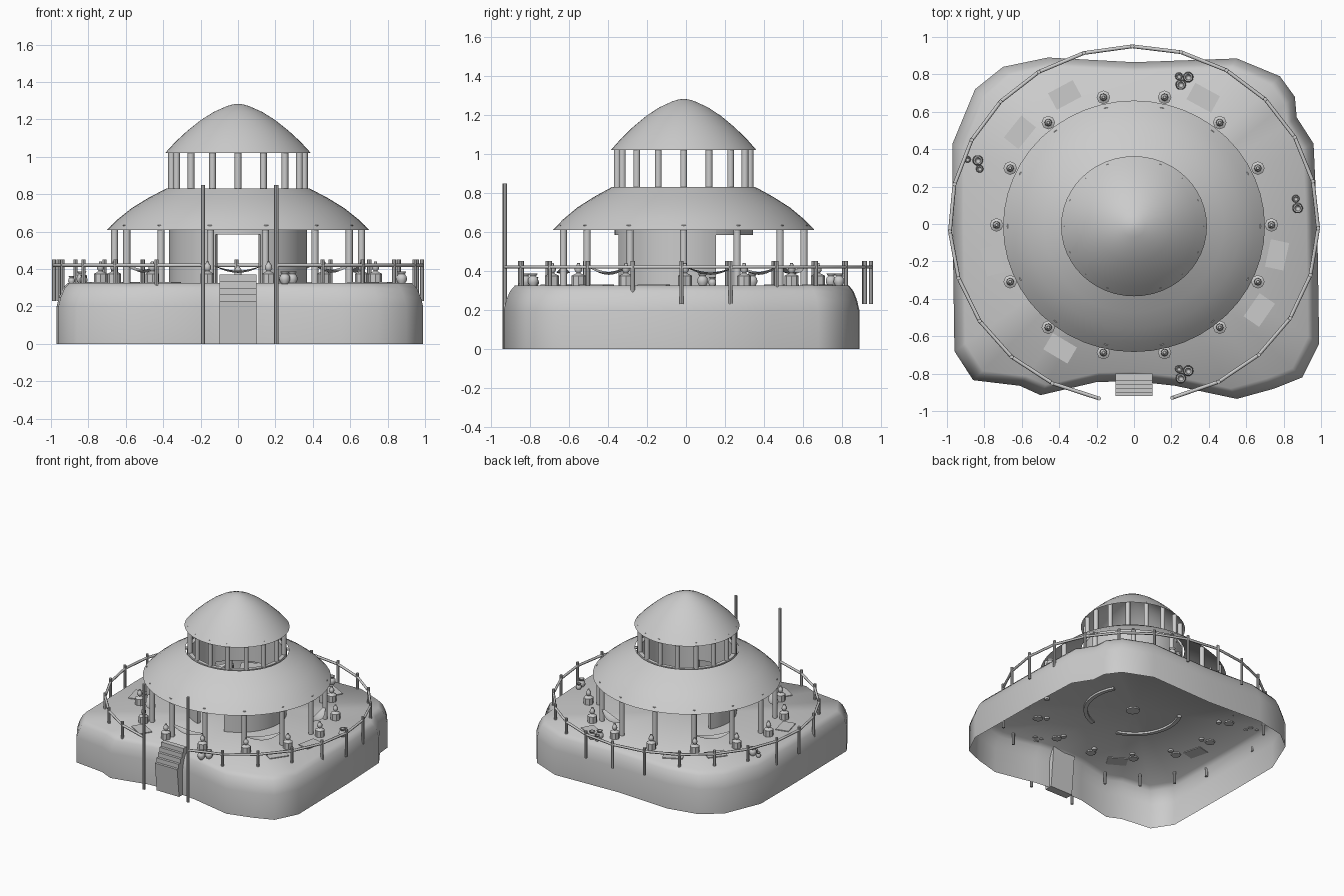
import bpy, bmesh, math
from math import sin, cos, radians, pi

if "Cube" in bpy.data.objects:
    bpy.data.objects.remove(bpy.data.objects["Cube"])

GROUND = 0.325
YC, SY = -0.012, 0.96          # building is slightly squashed along y


def finish(name, bm, angle=40):
    bmesh.ops.recalc_face_normals(bm, faces=bm.faces)
    me = bpy.data.meshes.new(name)
    bm.to_mesh(me)
    bm.free()
    ob = bpy.data.objects.new(name, me)
    bpy.context.collection.objects.link(ob)
    bpy.ops.object.select_all(action='DESELECT')
    ob.select_set(True)
    bpy.context.view_layer.objects.active = ob
    bpy.ops.object.shade_smooth_by_angle(angle=radians(angle))
    return ob


def lathe(bm, profile, x=0, y=0, z=0, n=12, sy=1.0):
    rings = []
    for r, h in profile:
        if r == 0:
            rings.append([bm.verts.new((x, y, z + h))])
        else:
            rings.append([bm.verts.new((x + r * cos(2 * pi * i / n), y + sy * r * sin(2 * pi * i / n), z + h))
                          for i in range(n)])
    for a, b in zip(rings, rings[1:]):
        for i in range(n):
            j = (i + 1) % n
            if len(a) == 1:
                bm.faces.new((a[0], b[i], b[j]))
            elif len(b) == 1:
                bm.faces.new((a[i], a[j], b[0]))
            else:
                bm.faces.new((a[i], a[j], b[j], b[i]))


def post(bm, x, y, z0, z1, r, n=8):
    lathe(bm, [(0, z0), (r, z0), (r, z1), (0, z1)], x, y, 0, n)


def ring_pos(r, a):
    return r * cos(a), YC + SY * r * sin(a)


# hollow rock platform with rounded upper edge
outline = [(-.46, .89), (0, .865), (.55, .885), (.78, .79), (.86, .68), (.87, .57), (.96, .43), (.98, 0),
           (.99, -.64), (.9, -.82), (.75, -.88), (.55, -.935), (.22, -.865), (0, -.84), (-.2, -.845),
           (-.5, -.915), (-.61, -.865), (-.86, -.835), (-.96, -.68), (-.97, 0), (-.97, .43),
           (-.85, .72), (-.7, .84)]
bm = bmesh.new()
loops = []
for z, s in ((0, 1), (.2, 1), (.25, .987), (.295, .967), (GROUND, .94)):
    loops.append([bm.verts.new((x * s, y * s, z)) for x, y in outline])
for a, b in zip(loops, loops[1:]):
    for i in range(len(a)):
        j = (i + 1) % len(a)
        bm.faces.new((a[i], a[j], b[j], b[i]))
mid = bm.verts.new((0, 0, GROUND))
for i in range(len(outline)):
    bm.faces.new((loops[-1][i], loops[-1][(i + 1) % len(outline)], mid))
finish("rock_platform", bm, 60)

# front steps, with a plain panel below
prof = [(-.80, GROUND), (-.80, .37), (-.84, .37)]
for k in range(4):
    y, z = -.84 - .02 * k, .37 - .035 * (k + 1)
    prof += [(y, z), (y - .02, z)]
prof += [(-.895, 0), (-.83, 0)]
bm = bmesh.new()
a, b = [[bm.verts.new((x, y, z)) for y, z in prof] for x in (-.1, .1)]
for i in range(len(prof)):
    j = (i + 1) % len(prof)
    bm.faces.new((a[i], a[j], b[j], b[i]))
bm.faces.new(a)
bm.faces.new(b)
finish("front_steps", bm, 20)

# railing hoop, its posts and the two tall gate poles
N = 22
t0, t1 = radians(-78), radians(259)
rail = [(.985 * cos(t0 + (t1 - t0) * i / N), .95 * sin(t0 + (t1 - t0) * i / N)) for i in range(N + 1)]
cu = bpy.data.curves.new("railing", 'CURVE')
cu.dimensions = '3D'
cu.bevel_depth = .01
cu.bevel_resolution = 1
cu.use_fill_caps = True
sp = cu.splines.new('POLY')
sp.points.add(N)
for p, (x, y) in zip(sp.points, rail):
    p.co = (x, y, .42, 1)
bpy.context.collection.objects.link(bpy.data.objects.new("railing", cu))
bm = bmesh.new()
for x, y in rail[1:-1]:
    post(bm, x, y, .23, .45, .011)
finish("railing_posts", bm)
bm = bmesh.new()
for x, y in (rail[0], rail[-1]):
    post(bm, x, y, 0, .85, .011)
finish("gate_poles", bm)

# two tiers of roof
bm = bmesh.new()
lathe(bm, [(.70, .61), (.645, .665), (.57, .725), (.48, .78), (.385, .83)], 0, YC, 0, 48, SY)
finish("lower_roof", bm)
bm = bmesh.new()
lathe(bm, [(.39, 1.02), (.335, 1.08), (.27, 1.14), (.2, 1.196), (.13, 1.24), (.06, 1.271), (.025, 1.281), (0, 1.283)],
      0, YC, 0, 48, SY)
finish("upper_roof", bm)

# columns of both storeys
bm = bmesh.new()
for k in range(14):
    post(bm, *ring_pos(.66, 2 * pi * k / 14), .31, .635, .019, 10)
finish("lower_columns", bm)
bm = bmesh.new()
for k in range(16):
    post(bm, *ring_pos(.355, 2 * pi * k / 16), .81, 1.04, .018, 10)
finish("upper_columns", bm)


# round inner room: two curved walls and a lintel ring
def wall(bm, a0, a1, z0, z1, n):
    rows = []
    for i in range(n + 1):
        t = radians(a0 + (a1 - a0) * i / n)
        rows.append([bm.verts.new((*ring_pos(r, t), z)) for r, z in
                     ((.37, z0), (.37, z1), (.34, z1), (.34, z0))])
    for a, b in zip(rows, rows[1:]):
        for i in range(4):
            j = (i + 1) % 4
            bm.faces.new((a[i], a[j], b[j], b[i]))
    bm.faces.new(rows[0])
    bm.faces.new(rows[-1])


bm = bmesh.new()
wall(bm, -71, 28, .31, .83, 14)
wall(bm, 152, 251, .31, .83, 14)
finish("room_walls", bm)
bm = bmesh.new()
wall(bm, 28, 152, .585, .83, 16)
wall(bm, 251, 289, .585, .83, 6)
finish("door_lintels", bm)

# small stand in the centre of the room
bm = bmesh.new()
lathe(bm, [(0, 0), (.05, 0), (.05, .04), (.02, .05), (.02, .08), (0, .11)], 0, YC, GROUND - .01, 12)
finish("centre_stand", bm)

# lamps on pedestals outside each column
bm = bmesh.new()
lamp = [(0, 0), (.036, 0), (.036, .06), (.02, .068), (.01, .074), (.02, .088), (.018, .105), (.009, .115),
        (.008, .125), (0, .125)]
for k in range(14):
    t = 2 * pi * k / 14
    lathe(bm, lamp, .735 * cos(t), -.005 + .7 * sin(t), GROUND - .01, 8)
finish("pedestal_lamps", bm)

# clusters of open pots
bm = bmesh.new()
pot = [(0, 0), (.015, 0), (.026, .02), (.024, .038), (.015, .048), (.022, .06), (.015, .06), (.011, .045), (0, .01)]
for x, y, s in ((.24, .79, .8), (.29, .785, 1.1), (.25, .745, 1.1), (-.835, .34, 1.1), (-.89, .345, .7),
                (-.825, .295, .8), (.875, .085, 1.1), (.865, .135, .8), (.24, -.775, .8), (.29, -.785, 1.1),
                (.25, -.825, 1.1)):
    lathe(bm, [(r * s, h * s) for r, h in pot], x, y, GROUND - .005, 10)
finish("pots", bm)

# mats lying on the ground
bm = bmesh.new()
for x, y in ((-.37, .69), (-.61, .49), (-.755, -.195), (-.395, -.665), (.67, -.46), (.765, -.165), (.37, .675)):
    t = math.atan2(y, x)
    q = [(.05, .075), (-.05, .075), (-.05, -.075), (.05, -.075)]
    lo, hi = [[bm.verts.new((x + u * cos(t) - v * sin(t), y + u * sin(t) + v * cos(t), z)) for u, v in q]
              for z in (GROUND - .005, GROUND + .006)]
    bm.faces.new(hi)
    bm.faces.new(lo)
    for i in range(4):
        j = (i + 1) % 4
        bm.faces.new((lo[i], lo[j], hi[j], hi[i]))
finish("mats", bm)

# hammocks slung between neighbouring columns
bm = bmesh.new()
for k in (0, 2, 5, 8, 10, 12):
    x0, y0 = ring_pos(.66, 2 * pi * k / 14)
    x1, y1 = ring_pos(.66, 2 * pi * (k + 1) / 14)
    t = 2 * pi * (k + .5) / 14
    rows = []
    for i in range(11):
        f = i / 10
        w = .004 + .032 * sin(pi * f)
        z = .425 - .045 * sin(pi * f)
        cx, cy = x0 + (x1 - x0) * f, y0 + (y1 - y0) * f
        rows.append([bm.verts.new((cx + s * w * cos(t), cy + s * w * sin(t), z + .012 * abs(s) * sin(pi * f)))
                     for s in (-1, 0, 1)])
    for a, b in zip(rows, rows[1:]):
        for i in range(2):
            bm.faces.new((a[i], a[i + 1], b[i + 1], b[i]))
finish("hammocks", bm, 60)
